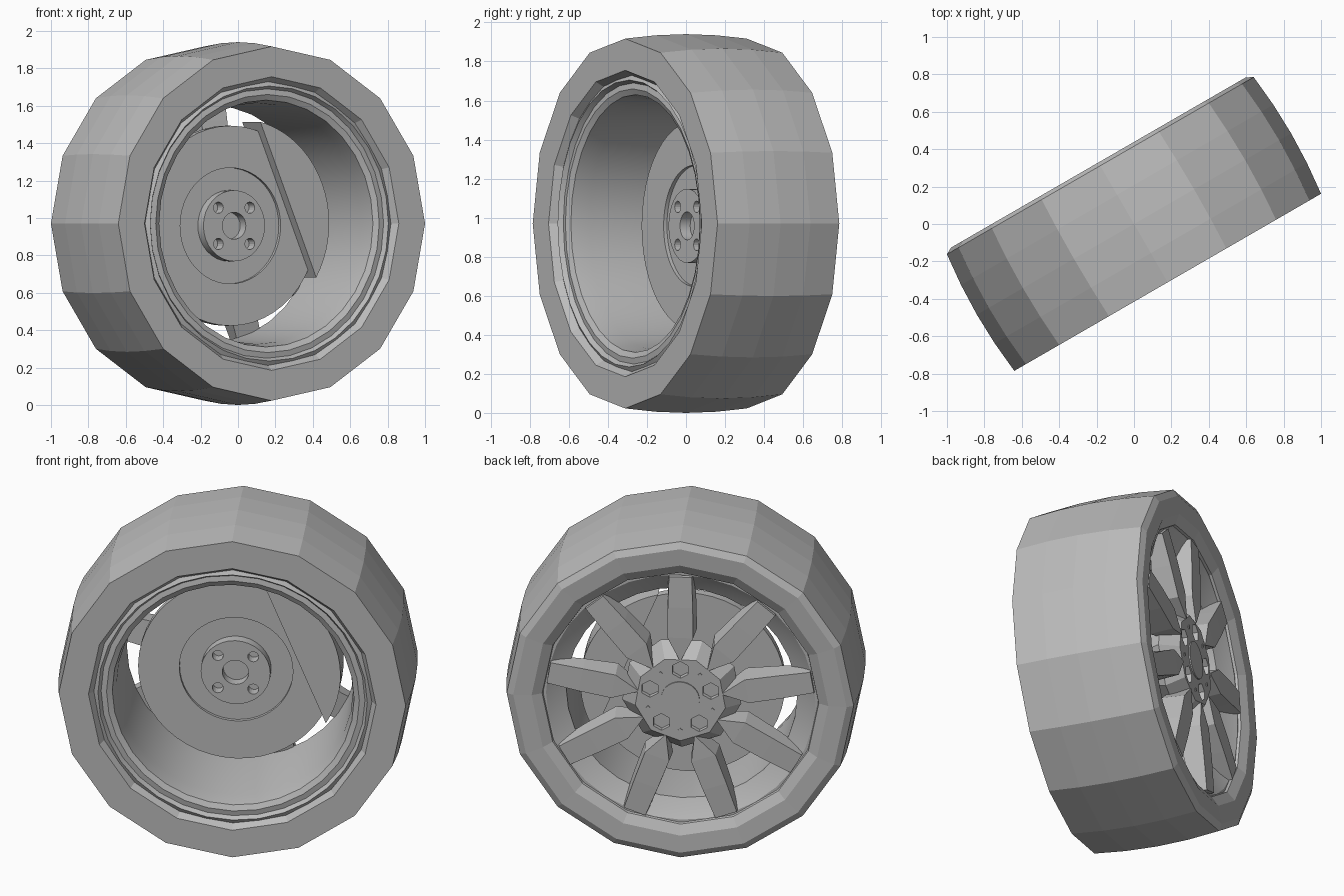
import bpy, bmesh
from math import sin, cos, radians, pi
from mathutils import Matrix

cube = bpy.data.objects.get("Cube")
if cube:
    bpy.data.objects.remove(cube, do_unlink=True)

grey = bpy.data.materials.new("plain grey")
grey.use_nodes = True
colour = (0.5, 0.5, 0.5, 1)
grey.diffuse_color = colour
grey.node_tree.nodes["Principled BSDF"].inputs["Base Color"].default_value = colour

# The wheel axle lies along local y (outer face +y), turned 30 degrees
PLACE = Matrix.Translation((0, 0, 0.97)) @ Matrix.Rotation(radians(30), 4, "Z")
# The brake sits slightly off the wheel axis
BRAKE = Matrix.Translation((-0.015, -0.025, -0.012))


def finish(bm, name, smooth=None, shift=Matrix()):
    bmesh.ops.remove_doubles(bm, verts=bm.verts, dist=0.0005)
    bmesh.ops.recalc_face_normals(bm, faces=bm.faces)
    mesh = bpy.data.meshes.new(name)
    bm.to_mesh(mesh)
    bm.free()
    mesh.materials.append(grey)
    obj = bpy.data.objects.new(name, mesh)
    bpy.context.collection.objects.link(obj)
    obj.matrix_world = PLACE @ shift
    if smooth:
        bpy.ops.object.select_all(action="DESELECT")
        obj.select_set(True)
        bpy.context.view_layer.objects.active = obj
        bpy.ops.object.shade_smooth_by_angle(angle=radians(smooth))
    return obj


def bridge(bm, rings, wrap=False):
    """Join neighbouring vertex rings with quads."""
    pairs = list(zip(rings, rings[1:]))
    if wrap:
        pairs.append((rings[-1], rings[0]))
    for a, b in pairs:
        n = len(a)
        for i in range(n):
            j = (i + 1) % n
            bm.faces.new((a[i], a[j], b[j], b[i]))


def lathe(name, profile, sides, phase=0, closed=True, smooth=None, shift=Matrix()):
    """Turn (radius, depth) points about the axle."""
    bm = bmesh.new()
    rings = []
    for r, w in profile:
        angles = [radians(phase) + 2 * pi * i / sides for i in range(sides)]
        rings.append([bm.verts.new((r * cos(a), w, r * sin(a))) for a in angles])
    bridge(bm, rings, closed)
    return finish(bm, name, smooth, shift)


def add_prism(bm, outline, w0, w1):
    rings = [[bm.verts.new((x, w, z)) for x, z in outline] for w in (w0, w1)]
    bridge(bm, rings)
    for ring in rings:
        bm.faces.new(ring)


def polar(radius, degrees):
    return radius * cos(radians(degrees)), radius * sin(radians(degrees))


def circle(radius, sides, at=(0, 0), phase=0):
    points = [polar(radius, phase + 360 * i / sides) for i in range(sides)]
    return [(at[0] + x, at[1] + z) for x, z in points]


def drill(obj, outlines, w0, w1, shift=Matrix()):
    """Cut holes of the given outlines between two depths."""
    bm = bmesh.new()
    for outline in outlines:
        add_prism(bm, outline, w0, w1)
    cutter = finish(bm, "hole_cutter", shift=shift)
    cutter.hide_render = True
    cut = obj.modifiers.new("holes", "BOOLEAN")
    cut.operation = "DIFFERENCE"
    cut.object = cutter
    cut.solver = "EXACT"
    bpy.context.view_layer.objects.active = obj
    bpy.ops.object.modifier_apply(modifier=cut.name)
    bpy.data.objects.remove(cutter, do_unlink=True)


# Tyre with a slightly crowned tread
lathe("tyre", [(0.785, -0.36), (0.947, -0.36), (0.964, -0.18), (0.97, 0),
               (0.964, 0.18), (0.947, 0.36), (0.91, 0.38), (0.81, 0.375),
               (0.755, 0.345), (0.745, 0.3), (0.745, -0.3)], 16)

# Rim barrel with a flange at each end
lathe("rim", [(0.76, -0.32), (0.735, -0.335), (0.72, -0.31), (0.69, -0.315),
              (0.66, -0.3), (0.645, -0.2), (0.63, 0.27), (0.69, 0.3),
              (0.735, 0.33), (0.75, 0.33), (0.75, 0.29), (0.70, 0.2),
              (0.70, -0.25)], 32, smooth=20)

# Brake disc with a shallow recess in its inner face
lathe("brake_disc", [(0, 0.1), (0.31, 0.1), (0.31, 0.08), (0.535, 0.08),
                     (0.535, 0.13), (0, 0.13)], 48, closed=False, smooth=30,
      shift=BRAKE)

# Axle boss with a deep centre bore and four bolt holes
boss = lathe("axle_boss", [(0, 0.3), (0.072, 0.3), (0.072, 0.04), (0.19, 0.04),
                           (0.19, 0.32), (0, 0.32)], 32, closed=False, smooth=30,
             shift=BRAKE)
drill(boss, [circle(0.03, 16, polar(0.137, 45 + 90 * k)) for k in range(4)],
      -0.05, 0.1, BRAKE)

# Caliper: a chord-cut segment straddling the disc
bm = bmesh.new()
add_prism(bm, [polar(0.56, -31 + 107 * i / 20) for i in range(21)], -0.005, 0.19)
finish(bm, "brake_caliper", smooth=30)

# Faceted hub, with its corners between the spokes and five hexagonal sockets
hub = lathe("hub", [(0, 0.355), (0.25, 0.355), (0.33, 0.26), (0.3, 0.2), (0, 0.2)],
            9, phase=70, closed=False)
drill(hub, [circle(0.05, 6, polar(0.175, 90 + 72 * k), 30) for k in range(5)],
      0.325, 0.4)

# Nine pointed spokes: (radius, half width, front depth, back depth)
SECTIONS = [(0.235, 0.004, 0.36, 0.25), (0.37, 0.07, 0.363, 0.23),
            (0.55, 0.068, 0.36, 0.25), (0.73, 0.062, 0.352, 0.28)]
bm = bmesh.new()
for k in range(9):
    spin = Matrix.Rotation(radians(40 * k), 4, "Y")
    rings = []
    for r, half, front, back in SECTIONS:
        corners = [(-half, front, r), (half, front, r),
                   (half * 1.15, back, r), (-half * 1.15, back, r)]
        rings.append([bm.verts.new(c) for c in corners])
    bridge(bm, rings)
    bm.faces.new(rings[0])
    bm.faces.new(rings[-1])
    bmesh.ops.transform(bm, matrix=spin, verts=[v for ring in rings for v in ring])
finish(bm, "spokes")

# Centre cap and five small pins
bm = bmesh.new()
add_prism(bm, circle(0.105, 32), 0.34, 0.362)
finish(bm, "centre_cap", smooth=30)
bm = bmesh.new()
for k in range(5):
    add_prism(bm, circle(0.012, 4, polar(0.185, -90 + 72 * k)), 0.34, 0.36)
finish(bm, "hub_pins")
